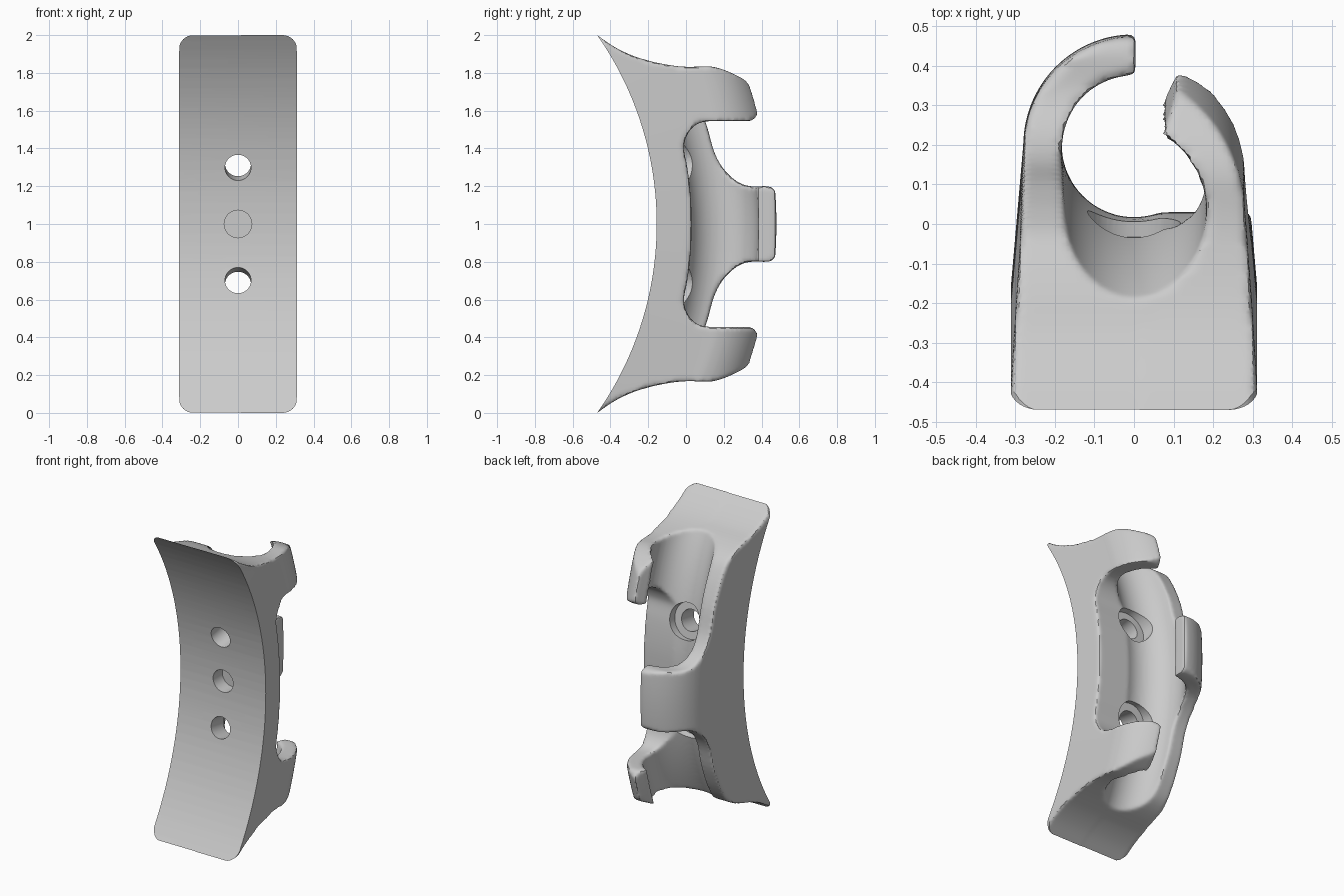
import bpy, bmesh
from math import sin, cos, pi, sqrt, radians
from mathutils import Vector

cube = bpy.data.objects.get("Cube")
if cube:
    bpy.data.objects.remove(cube, do_unlink=True)

AXIS_Y, MID_Z = -1.9, 1.0      # the whole clip bends around this x-parallel axis
FRONT_R, BORE_R = 1.745, 2.1   # bend radii of the front face and the bore centre


def bend(x, r, a):
    return Vector((x, AXIS_Y + r * cos(a), MID_Z + r * sin(a)))


def loft(name, rings):
    """Closed solid through a list of equal-length rings."""
    bm = bmesh.new()
    vs = [[bm.verts.new(p) for p in ring] for ring in rings]
    n = len(rings[0])
    for a, b in zip(vs, vs[1:]):
        for i in range(n):
            j = (i + 1) % n
            bm.faces.new((a[i], a[j], b[j], b[i]))
    bm.faces.new(vs[0])
    bm.faces.new(vs[-1])
    bmesh.ops.recalc_face_normals(bm, faces=bm.faces[:])
    mesh = bpy.data.meshes.new(name)
    bm.to_mesh(mesh)
    bm.free()
    ob = bpy.data.objects.new(name, mesh)
    bpy.context.collection.objects.link(ob)
    return ob


def activate(ob):
    bpy.ops.object.select_all(action='DESELECT')
    ob.select_set(True)
    bpy.context.view_layer.objects.active = ob


def modify(ob, kind, **settings):
    activate(ob)
    m = ob.modifiers.new(kind, kind)
    for key, value in settings.items():
        setattr(m, key, value)
    bpy.ops.object.modifier_apply(modifier=m.name)


def boolean(ob, tool, operation):
    tool.hide_render = True
    modify(ob, 'BOOLEAN', operation=operation, solver='EXACT', object=tool)
    bpy.data.objects.remove(tool, do_unlink=True)


def arc(radius, start, end, steps):
    return [(radius * cos(radians(start + (end - start) * i / steps)),
             BORE_R + radius * sin(radians(start + (end - start) * i / steps)))
            for i in range(steps + 1)]


def smooth_path(pts, steps=4):
    """Catmull-Rom curve through the points."""
    p = [Vector(q) for q in pts]
    p = [p[0] * 2 - p[1]] + p + [p[-1] * 2 - p[-2]]
    out = []
    for a, b, c, d in zip(p, p[1:], p[2:], p[3:]):
        for i in range(steps):
            t = i / steps
            out.append(0.5 * (2 * b + (c - a) * t + (2 * a - 5 * b + 4 * c - d) * t * t
                              + (3 * b - a - 3 * c + d) * t ** 3))
    return out + [p[-2]]


def side_prism(name, half, x0, x1, scale=1.0):
    """Side outline, mirrored top to bottom, extruded across x."""
    half = smooth_path(half)
    outline = [(y, d * scale) for y, d in half] + [(y, -d * scale) for y, d in half[-2::-1]]
    return loft(name, [[Vector((x, y, MID_Z + d)) for y, d in outline] for x in (x0, x1)])


# Cross-section: tapered block with an open C-shaped bore, swept along the bend
section = [(0.322, 1.62)] + arc(0.28, 0, 67, 14) + arc(0.183, 67, -271, 56) \
    + arc(0.28, 89, 180, 18) + [(-0.322, 1.62)]
STEPS = 70
body = loft("clip_bracket", [[bend(x, r, radians(-42 + 84 * i / STEPS)) for x, r in section]
                             for i in range(STEPS + 1)])

# Side outlines: two end hooks on the left wall, one middle hook on the right wall
foot = [(-0.7, 1.19), (-0.56, 1.07), (-0.47, 1.0), (-0.38, 0.938), (-0.28, 0.89), (-0.17, 0.857)]
end_hooks = foot + [(-0.05, 0.836), (0.03, 0.832), (0.12, 0.835), (0.19, 0.82), (0.26, 0.79),
                    (0.31, 0.763), (0.345, 0.73), (0.4, 0.69), (0.4, 0.6), (0.372, 0.57),
                    (0.35, 0.55), (0.32, 0.545), (0.13, 0.545), (0.06, 0.53), (0.02, 0.495),
                    (-0.003, 0.45)]
end_hooks += [(AXIS_Y + sqrt(1.93 ** 2 - d * d), d) for d in (0.4, 0.3, 0.2, 0.1, 0)]
middle_hook = foot + [(-0.08, 0.82), (-0.02, 0.775), (0.03, 0.7), (0.07, 0.62), (0.11, 0.52),
                      (0.15, 0.38), (0.2, 0.29), (0.27, 0.225), (0.34, 0.2), (0.43, 0.2),
                      (0.465, 0.185), (0.485, 0.14), (0.5, 0.08), (0.5, 0)]
outline = side_prism("outline_left", end_hooks, 0.02, 0.5)
boolean(outline, side_prism("outline_right", middle_hook, -0.5, 0.04, 0.999), 'UNION')
boolean(body, outline, 'INTERSECT')

# Soften all rims before the crisp cuts
modify(body, 'REMESH', mode='VOXEL', voxel_size=0.012)
modify(body, 'SMOOTH', factor=0.5, iterations=5)

# Concave front face
front = [[bend(x, FRONT_R, 2 * pi * i / 192) for i in range(192)] for x in (-0.6, 0.6)]
boolean(body, loft("front_cutter", front), 'DIFFERENCE')

# Rounded corners of the front plate
W, C = 0.312, 0.075
corners = []
for k, (sx, sz) in enumerate(((1, 1), (-1, 1), (-1, -1), (1, -1))):
    for i in range(9):
        a = pi / 2 * (k + i / 8)
        corners.append((sx * (W - C) + C * cos(a), MID_Z + sz * (1 - C) + C * sin(a)))
plate = [[Vector((x, y, z)) for x, z in corners] for y in (-1, 1)]
boolean(body, loft("corner_cutter", plate), 'INTERSECT')


# Two counterbored screw holes and a blind centre hole, square to the bend
def hole(name, angle, steps):
    out = Vector((0, cos(angle), sin(angle)))
    up = Vector((0, -sin(angle), cos(angle)))
    base = Vector((0, AXIS_Y, MID_Z))
    return loft(name, [[base + out * r + radius * (Vector((cos(t), 0, 0)) + up * sin(t))
                        for t in (2 * pi * i / 40 for i in range(40))]
                       for r, radius in steps])


screw = [(1.6, 0.069), (1.875, 0.069), (1.875, 0.118), (2.0, 0.118)]
for side in (-1, 1):
    boolean(body, hole("screw_hole_cutter", side * 0.172, screw), 'DIFFERENCE')
boolean(body, hole("centre_hole_cutter", 0, [(1.6, 0.073), (1.84, 0.073)]), 'DIFFERENCE')

# Single grey material
grey = bpy.data.materials.new("light_grey")
grey.use_nodes = True
grey.diffuse_color = (0.6, 0.6, 0.6, 1)
grey.node_tree.nodes["Principled BSDF"].inputs["Base Color"].default_value = (0.6, 0.6, 0.6, 1)
body.data.materials.clear()
body.data.materials.append(grey)
for face in body.data.polygons:
    face.material_index = 0
activate(body)
bpy.ops.object.shade_smooth_by_angle(angle=radians(35))
